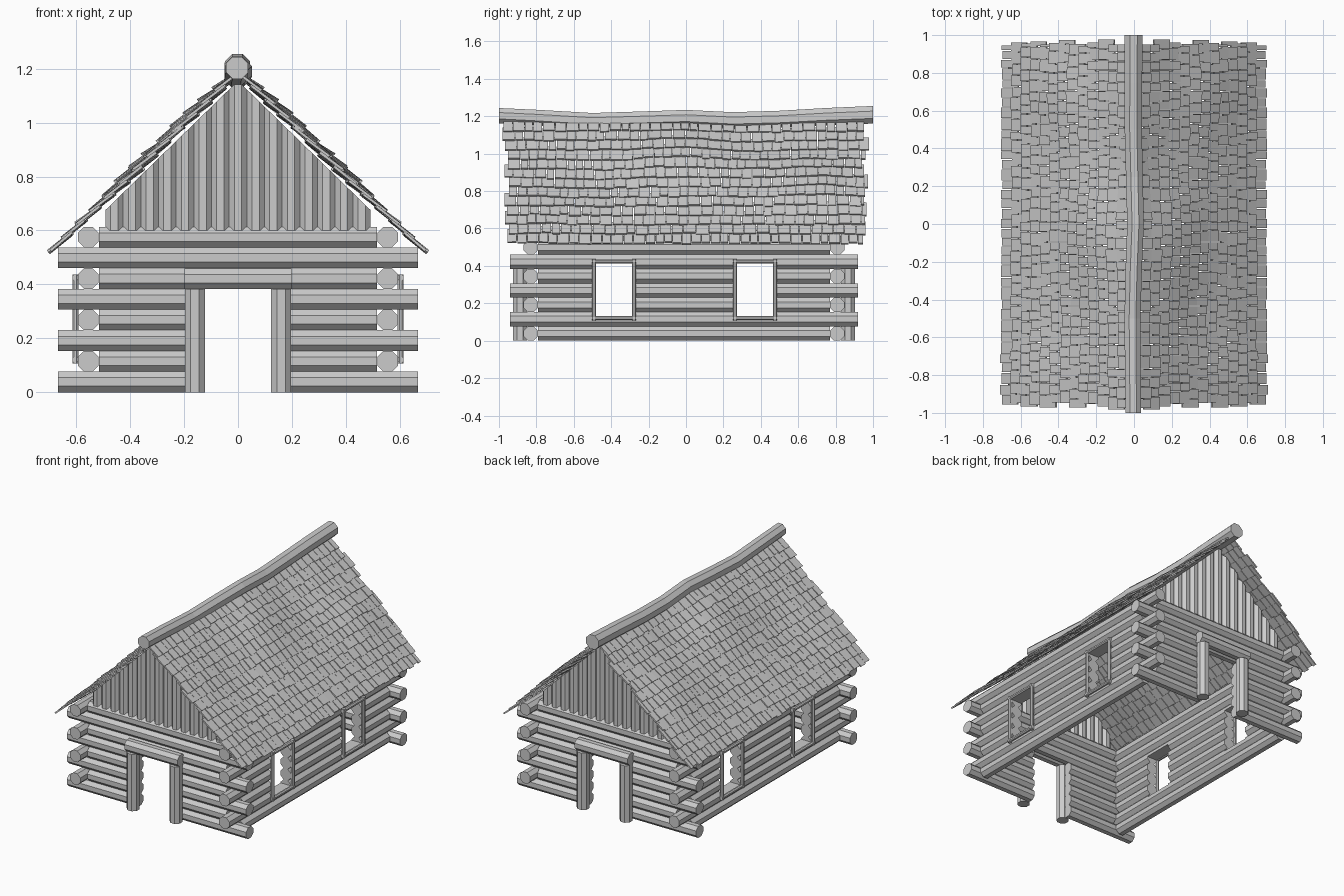
import bpy, bmesh, random
from math import sin, cos, pi, exp, sqrt
from mathutils import Vector

if "Cube" in bpy.data.objects:
    bpy.data.objects.remove(bpy.data.objects["Cube"])

random.seed(4)
PITCH = 0.0767               # log spacing
AP = PITCH / 2               # half a log's flat-to-flat height
SIDE_X, FRONT_Y, BACK_Y = 0.555, -0.83, 0.808
SLOPE, RIDGE_Z = 0.975, 1.185


def finish(name, bm, mirror=False):
    bmesh.ops.recalc_face_normals(bm, faces=bm.faces)
    me = bpy.data.meshes.new(name)
    bm.to_mesh(me)
    bm.free()
    ob = bpy.data.objects.new(name, me)
    bpy.context.collection.objects.link(ob)
    if mirror:
        m = ob.modifiers.new("mirror", 'MIRROR')
        m.use_mirror_merge = False
    return ob


def tube(bm, path, apothems):
    """Octagonal log along a path, flats facing the axes. Returns rings."""
    d = (path[-1] - path[0])
    axis = max(range(3), key=lambda i: abs(d[i]))
    u, v = [Vector([float(j == i) for j in range(3)]) for i in range(3) if i != axis]
    rings = []
    for p, a in zip(path, apothems):
        r = a / cos(pi / 8)
        rings.append([bm.verts.new(p + u * r * cos((k + .5) * pi / 4) + v * r * sin((k + .5) * pi / 4))
                      for k in range(8)])
    for a, b in zip(rings, rings[1:]):
        for k in range(8):
            bm.faces.new((a[k], a[(k + 1) % 8], b[(k + 1) % 8], b[k]))
    bm.faces.new(rings[0])
    bm.faces.new(rings[-1])
    return rings


def log(bm, a, b, ap=AP):
    return tube(bm, [Vector(a), Vector(b)], [ap, ap])


# side walls, split around two windows
WINDOWS = (-0.385, 0.369)
HALF_W, WIN_LO, WIN_HI = 0.1, 0.125, 0.418
bm = bmesh.new()
for lvl in range(8):
    z = AP + lvl * PITCH
    y0, y1 = (-0.94, 0.92) if lvl % 2 else (-0.79, 0.77)
    if not 1 <= lvl <= 5:
        log(bm, (SIDE_X, y0, z), (SIDE_X, y1, z))
        continue
    cuts = [y0] + [c + s * HALF_W for c in WINDOWS for s in (-1, 1)] + [y1]
    for a, b in zip(cuts[::2], cuts[1::2]):
        log(bm, (SIDE_X, a, z), (SIDE_X, b, z))
    if lvl in (1, 5):        # notched lengths at sill and head
        for c in WINDOWS:
            for ring in log(bm, (SIDE_X, c - HALF_W, z), (SIDE_X, c + HALF_W, z)):
                for vert in ring:
                    vert.co.z = min(vert.co.z, WIN_LO) if lvl == 1 else max(vert.co.z, WIN_HI)
finish("side_wall_logs", bm, mirror=True)

# window frames
bm = bmesh.new()
for c in WINDOWS:
    for s in (-1, 1):
        log(bm, (0.603, c + s * 0.107, 0.107), (0.603, c + s * 0.107, 0.437), 0.0115)
    for z in (0.121, 0.425):
        log(bm, (0.603, c - 0.118, z), (0.603, c + 0.118, z), 0.0115)
finish("window_frames", bm, mirror=True)

# end walls, door surrounds and gables
for name, y, out in (("front", FRONT_Y, -1), ("back", BACK_Y, 1)):
    bm = bmesh.new()
    for lvl in range(8):
        z = AP + lvl * PITCH
        end = 0.515 if lvl % 2 else 0.668
        if lvl < 5:
            for s in (-1, 1):
                log(bm, (s * 0.15, y, z), (s * end, y, z))
        else:
            log(bm, (-end, y, z), (end, y, z))
    finish(name + "_wall_logs", bm)

    bm = bmesh.new()
    yd = y + out * 0.058
    for s in (-1, 1):
        log(bm, (s * 0.16, yd, 0), (s * 0.16, yd, 0.383), 0.037)
    log(bm, (-0.198, yd, 0.421), (0.198, yd, 0.421), 0.038)
    finish(name + "_door_frame", bm)

    bm = bmesh.new()
    for i in range(-7, 8):
        x = i * 0.0655
        rings = log(bm, (x, y, 0.6), (x, y, 1.0), 0.0327)
        for vert in rings[1]:
            vert.co.z = RIDGE_Z - 0.03 - SLOPE * abs(vert.co.x)
    finish(name + "_gable_poles", bm)

# shingled roof: wavy surface given by a few soft bumps (y, height, amount)
BUMPS = ((-0.05, 1.0, .022), (0.7, .82, .02), (-0.5, .85, -.013), (0.35, 1.08, -.012), (-0.85, .6, .008))
LEN = sqrt(1 + SLOPE ** 2)
DOWN = Vector((1 / LEN, 0, -SLOPE / LEN))
NORMAL = Vector((SLOPE / LEN, 0, 1 / LEN))


def roof_point(s, y, n):
    z = RIDGE_Z + DOWN.z * s
    n += sum(a * exp(-((y - by) / .2) ** 2 - ((z - bz) / .13) ** 2) for by, bz, a in BUMPS)
    return Vector((0, y, RIDGE_Z)) + DOWN * s + NORMAL * n


bm = bmesh.new()
ROWS, STEP = 13, 0.0715
for row in range(ROWS):
    low = 0.963 - row * STEP
    y = -random.uniform(0.945, 0.985)
    stop = random.uniform(0.945, 0.985)
    while y < stop - 0.015:
        w = min(random.uniform(0.042, 0.07), stop - y)
        s1 = low + random.uniform(-.006, .006)
        s0 = max(s1 - 0.105, 0.005)
        lift = random.uniform(0.009, 0.015)
        q = [bm.verts.new(roof_point(s, yy, n + t))
             for t in (-.005, .005)
             for s, yy, n in ((s0, y, 0), (s1, y, lift), (s1, y + w - .004, lift), (s0, y + w - .004, 0))]
        for f in ((0, 1, 2, 3), (4, 5, 6, 7), (0, 1, 5, 4), (1, 2, 6, 5), (2, 3, 7, 6), (3, 0, 4, 7)):
            bm.faces.new([q[k] for k in f])
        y += w
finish("roof_shingles", bm, mirror=True)

# crooked ridge log
bm = bmesh.new()
RIDGE = ((-1, -.003, 1.203), (-.8, -.006, 1.193), (-.5, -.008, 1.175), (-.25, -.002, 1.182), (0, .008, 1.19),
         (.25, .002, 1.177), (.5, -.004, 1.184), (.75, -.003, 1.198), (1, -.002, 1.208))
tube(bm, [Vector((x, y, z)) for y, x, z in RIDGE], [0.041 + 0.006 * i / 8 for i in range(9)])
finish("ridge_log", bm)
